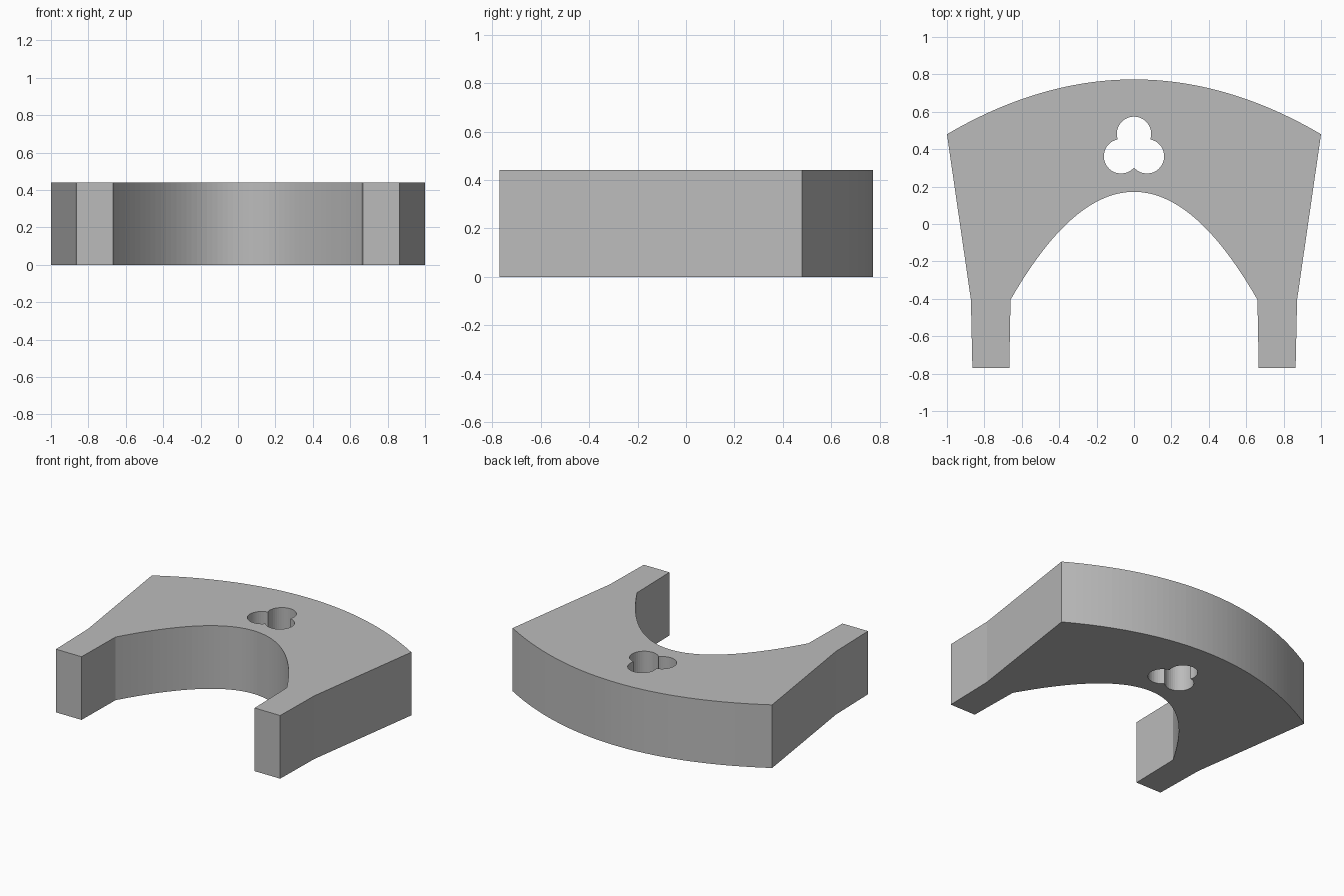
import bpy
import bmesh
from math import cos, sin, acos, radians, pi, sqrt

HEIGHT = 0.44
STEPS = 48

cube = bpy.data.objects.get("Cube")
if cube:
    bpy.data.objects.remove(cube, do_unlink=True)


def parabola(half_width, apex, end):
    """Points from -half_width to half_width with the apex at x = 0."""
    params = [2 * i / STEPS - 1 for i in range(STEPS + 1)]
    return [(half_width * t, apex + (end - apex) * t * t) for t in params]


def trefoil(cy, offset, radius, steps=24):
    """Outline of three overlapping circles around (0, cy)."""
    half_gap = offset * sqrt(3) / 2
    spread = radians(150) - acos(half_gap / radius)
    points = []
    for k in range(3):
        a = pi / 2 + k * 2 * pi / 3
        mx, my = offset * cos(a), cy + offset * sin(a)
        for i in range(steps):
            b = a - spread + 2 * spread * i / steps
            points.append((mx + radius * cos(b), my + radius * sin(b)))
    return points


# Plan outline: back curve, right leg, front arch, left leg
outer = parabola(1.0, 0.773, 0.48)
arch = parabola(0.66, 0.172, -0.405)
leg = [(0.872, -0.405), (0.864, -0.77), (0.667, -0.77)]
mirrored_leg = [(-x, y) for x, y in reversed(leg)]
outline = outer + leg + arch[::-1] + mirrored_leg

# Fill the outline around the hole and raise it to a solid
bm = bmesh.new()
edges = []
for loop in (outline, trefoil(0.402, 0.08, 0.092)):
    verts = [bm.verts.new((x, y, 0)) for x, y in loop]
    edges += [bm.edges.new((v, verts[i - 1])) for i, v in enumerate(verts)]
bmesh.ops.triangle_fill(bm, edges=edges, use_beauty=True, use_dissolve=False)
raised = bmesh.ops.extrude_face_region(bm, geom=bm.faces[:])
top = [g for g in raised["geom"] if isinstance(g, bmesh.types.BMVert)]
bmesh.ops.translate(bm, vec=(0, 0, HEIGHT), verts=top)
bmesh.ops.recalc_face_normals(bm, faces=bm.faces[:])

mesh = bpy.data.meshes.new("arched_bracket")
bm.to_mesh(mesh)
bm.free()
bracket = bpy.data.objects.new("arched_bracket", mesh)
bpy.context.collection.objects.link(bracket)

# Plain grey material
grey = bpy.data.materials.new("light_grey")
grey.use_nodes = True
colour = (0.5, 0.5, 0.5, 1)
grey.diffuse_color = colour
grey.node_tree.nodes["Principled BSDF"].inputs["Base Color"].default_value = colour
mesh.materials.append(grey)
